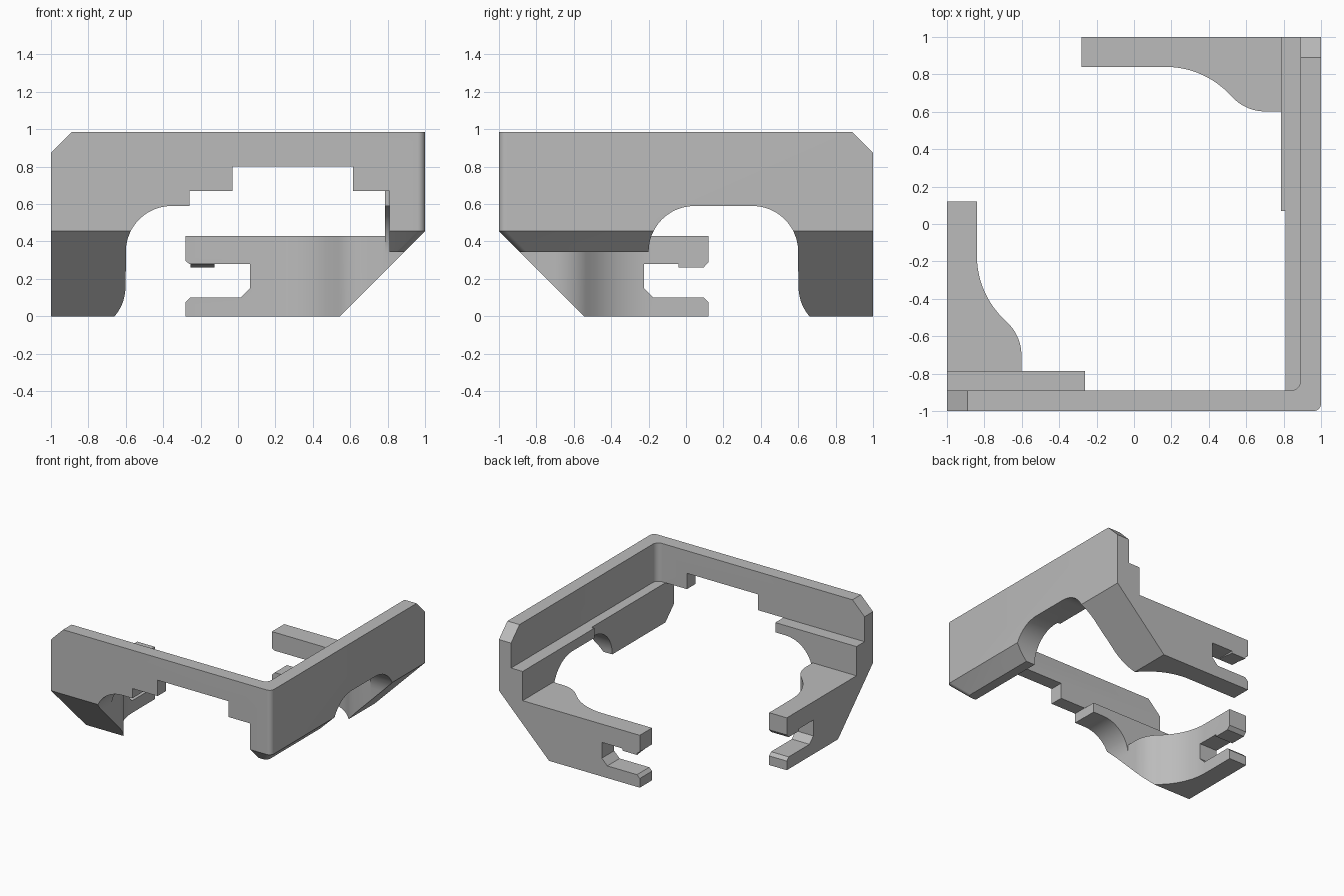
import bpy, bmesh, math

if "Cube" in bpy.data.objects:
    bpy.data.objects.remove(bpy.data.objects["Cube"])

grey = bpy.data.materials.new("plain grey")
grey.diffuse_color = (0.5, 0.5, 0.5, 1)
grey.use_nodes = True
grey.node_tree.nodes["Principled BSDF"].inputs["Base Color"].default_value = grey.diffuse_color


def finish_mesh(name, bm):
    bmesh.ops.recalc_face_normals(bm, faces=bm.faces)
    mesh = bpy.data.meshes.new(name)
    bm.to_mesh(mesh)
    bm.free()
    mesh.materials.append(grey)
    obj = bpy.data.objects.new(name, mesh)
    bpy.context.collection.objects.link(obj)
    return obj


def prism(name, pts, axis, lo, hi, swap=False):
    """Extrude a 2D outline along an axis; swap reflects front side to right side."""
    bm = bmesh.new()

    def place(p, d):
        a, b = p
        x, y, z = {"x": (d, a, b), "y": (a, d, b), "z": (a, b, d)}[axis]
        return bm.verts.new((-y, -x, z) if swap else (x, y, z))

    bottom = [place(p, lo) for p in pts]
    top = [place(p, hi) for p in pts]
    bm.faces.new(bottom)
    bm.faces.new(top)
    n = len(pts)
    for i in range(n):
        j = (i + 1) % n
        bm.faces.new((bottom[i], bottom[j], top[j], top[i]))
    return finish_mesh(name, bm)


def boolean(a, b, operation):
    mod = a.modifiers.new("cut", "BOOLEAN")
    mod.operation = operation
    mod.solver = "EXACT"
    mod.object = b
    bpy.context.view_layer.objects.active = a
    bpy.ops.object.modifier_apply(modifier=mod.name)
    bpy.data.objects.remove(b, do_unlink=True)
    return a


def arc(cx, cy, r, start, end, n=12):
    return [(cx + r * math.cos(math.radians(start + (end - start) * i / n)),
             cy + r * math.sin(math.radians(start + (end - start) * i / n)))
            for i in range(n + 1)]


def make_side(name, opening, rail, length, lip, swap):
    # Tall wall with one clipped top corner
    wall = prism(name + "_wall",
                 [(-1.06, -.1), (1.1, -.1), (1.1, 1.05), (-.825, 1.05), (-1.06, .815)],
                 "y", -1.05, -.89, swap)
    # Inner rail along the wall, then the opening through both
    boolean(wall, prism("rail", rail, "z", -.05, .67, swap), "UNION")
    boolean(wall, prism("opening", opening, "y", -1.2, -.5, swap), "DIFFERENCE")

    # Curved arm: plan shape crossed with a slotted side outline
    bend = 48.7
    plan = ([(-1.06, -1.0), (-.602, -1.0)]
            + arc(-.837, -.70, .235, 0, bend)
            + arc(-.37, -.17, .47, 180 + bend, 180)[1:]
            + [(-.84, .5), (-1.06, .5)])
    e = length
    tip = [(e - .16, .28), (e - .16, .262), (e - .025, .262), (e, .29)] if lip \
        else [(e - .02, .28), (e, .295)]
    outline = [(-.93, -.06), (e, -.06), (e, .075), (e - .025, .1), (e - .295, .1),
               (e - .345, .15), (e - .345, .28)] + tip + [(e, .43), (-.93, .43)]
    arm = prism("arm", plan, "z", -.2, .6, swap)
    boolean(arm, prism("arm_outline", outline, "x", -1.2, -.4, swap), "INTERSECT")
    if not lip:
        # Sloped catch under the upper prong
        ramp = [(-1.08, .3), (-1.08, .262), (-1, .262), (-.845, .28), (-.845, .3)]
        boolean(arm, prism("catch", ramp, "y", e - .155, e - .025, swap), "UNION")
    return boolean(wall, arm, "UNION")


left_arch = [(-.6, -.12)] + arc(-.355, .345, .245, 180, 90)

# Front side: arch running into a stepped opening
front_opening = left_arch + [(-.26, .59), (-.26, .67), (-.03, .67), (-.03, .8),
                             (.615, .8), (.615, .67), (.81, .67), (.81, .345),
                             (1.2, .345), (1.2, -.12)]
front_rail = [(-1.07, -.95), (-.262, -.95), (-.262, -.785), (-1.07, -.785)]
bracket = make_side("front", front_opening, front_rail, .12, True, False)

# Right side: plain arch, rail stepping to a thinner strip
right_opening = left_arch + arc(-.045, .345, .245, 90, 0) + [(1.2, .345), (1.2, -.12)]
right_rail = [(-1.07, -.95), (.95, -.95), (.95, -.81), (-.07, -.81),
              (-.07, -.785), (-1.07, -.785)]
right = make_side("right", right_opening, right_rail, .28, False, True)
boolean(bracket, right, "UNION")

# Fillet in the inner corner
fillet = [(.93, -.93), (.93, -.84)] + arc(.84, -.84, .05, 0, -90, 8) + [(.84, -.93)]
boolean(bracket, prism("corner_fillet", fillet, "z", .5, 1.02), "UNION")

# Outer envelope: rounded vertical corner and sloping undersides
bm = bmesh.new()
for z, inset in ((.985, 0), (.455, 0), (0, .455)):
    ring = [(-1, 1), (-1, -1 + inset), (1 - inset, 1)]
    ring += arc(.96 - inset, -.96 + inset, .04, -90, 0, 8)
    for x, y in ring:
        bm.verts.new((x, y, z))
bmesh.ops.convex_hull(bm, input=bm.verts)
bmesh.ops.dissolve_limit(bm, angle_limit=.002, verts=bm.verts, edges=bm.edges)
boolean(bracket, finish_mesh("envelope", bm), "INTERSECT")

bracket.name = "corner_bracket"
bpy.ops.object.select_all(action="DESELECT")
bracket.select_set(True)
bpy.context.view_layer.objects.active = bracket
bpy.ops.object.shade_smooth_by_angle(angle=math.radians(30))
